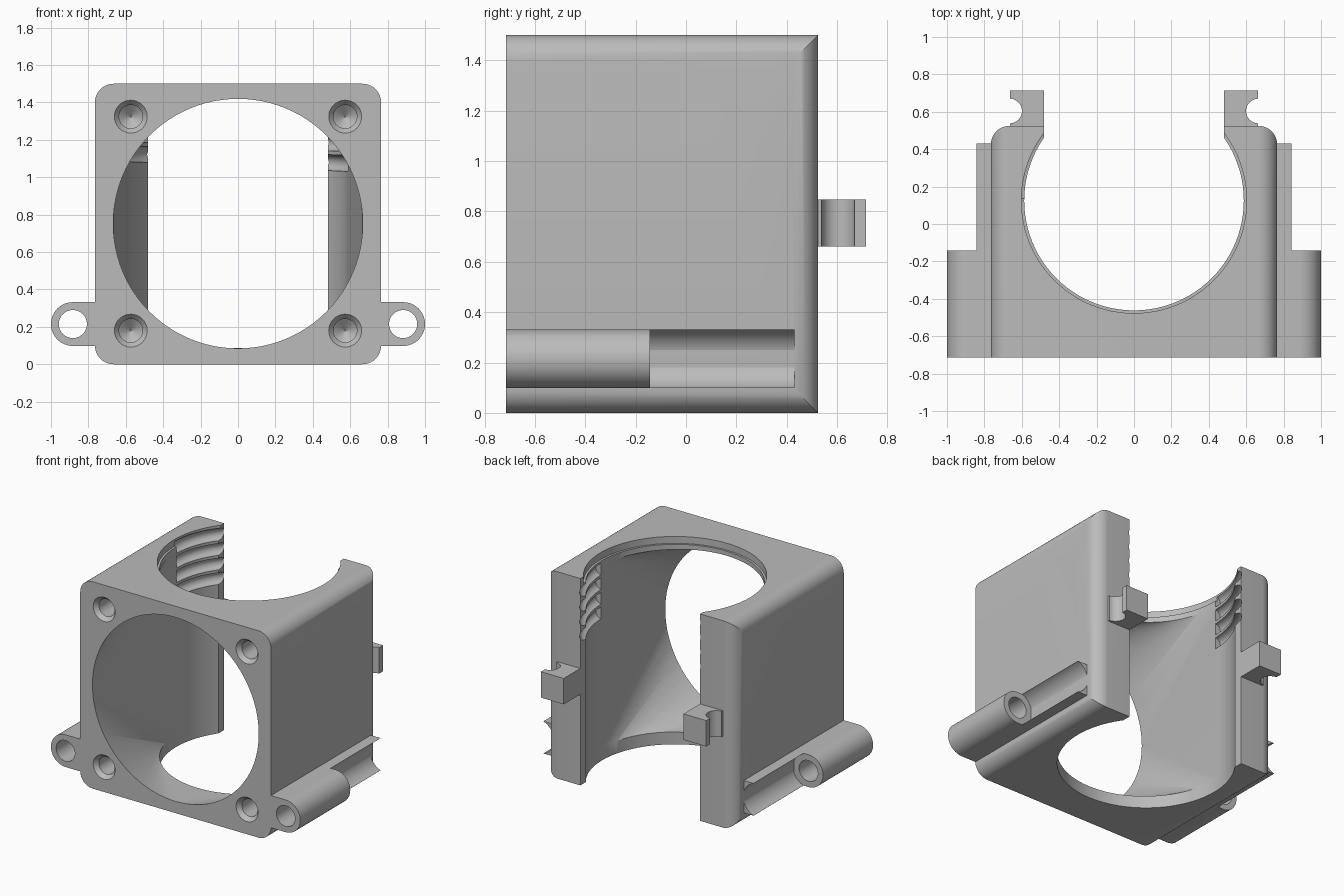
import bpy, bmesh
from math import pi, sin, cos, atan
from mathutils import Matrix, Vector

cube = bpy.data.objects.get("Cube")
if cube:
    bpy.data.objects.remove(cube, do_unlink=True)

GREY = (0.5, 0.5, 0.5, 1)
mat = bpy.data.materials.new("grey plastic")
mat.use_nodes = True
mat.diffuse_color = GREY
mat.node_tree.nodes["Principled BSDF"].inputs["Base Color"].default_value = GREY

FRONT, BACK, HALF, TOP = -0.715, 0.525, 0.765, 1.5
BORE_Y, BORE_R, MID = 0.125, 0.587, 0.752
GAP = 0.48


def finish(name, bm):
    bmesh.ops.recalc_face_normals(bm, faces=bm.faces)
    mesh = bpy.data.meshes.new(name)
    bm.to_mesh(mesh)
    bm.free()
    mesh.materials.append(mat)
    ob = bpy.data.objects.new(name, mesh)
    bpy.context.collection.objects.link(ob)
    return ob


def prism(name, pts, axis, lo, hi):
    """Extrude an outline: (x, z) along y, or (x, y) along z."""
    bm = bmesh.new()
    place = (lambda p, t: (p[0], t, p[1])) if axis == "y" else (lambda p, t: (p[0], p[1], t))
    face = bm.faces.new([bm.verts.new(place(p, lo)) for p in pts])
    ext = bmesh.ops.extrude_face_region(bm, geom=[face])["geom"]
    step = Vector(place((0, 0), hi - lo))
    bmesh.ops.translate(bm, vec=step, verts=[v for v in ext if isinstance(v, bmesh.types.BMVert)])
    return finish(name, bm)


def arc(cx, cy, r, a, b, n):
    return [(cx + r * cos(a + (b - a) * i / n), cy + r * sin(a + (b - a) * i / n)) for i in range(n + 1)]


def circle(cx, cy, r, n=96):
    return arc(cx, cy, r, 0, 2 * pi, n)[:-1]


def box(x0, x1, y0, y1):
    return [(x0, y0), (x1, y0), (x1, y1), (x0, y1)]


def boolean(ob, cutter, op="DIFFERENCE"):
    mod = ob.modifiers.new("cut", "BOOLEAN")
    mod.operation, mod.object, mod.solver = op, cutter, "EXACT"
    bpy.context.view_layer.objects.active = ob
    bpy.ops.object.modifier_apply(modifier=mod.name)
    bpy.data.objects.remove(cutter, do_unlink=True)


# housing: rounded square section, with rounded vertical corners at the back
R = 0.1
section = (arc(HALF - R, TOP - R, R, 0, pi / 2, 10) + arc(R - HALF, TOP - R, R, pi / 2, pi, 10)
           + arc(R - HALF, R, R, pi, 1.5 * pi, 10) + arc(HALF - R, R, R, 1.5 * pi, 2 * pi, 10))
plan = ([(-1, -1), (1, -1), (1, 0), (HALF, 0)] + arc(HALF - R, BACK - R, R, 0, pi / 2, 10)
        + arc(R - HALF, BACK - R, R, pi / 2, pi, 10) + [(-HALF, 0), (-1, 0)])
housing = prism("housing", section, "y", FRONT, BACK + 0.1)
boolean(housing, prism("plan", plan, "z", -0.1, 1.6), "INTERSECT")

# vertical bore, slightly wider rim and the open slot at the back
boolean(housing, prism("bore", circle(0, BORE_Y, BORE_R), "z", -0.1, 1.6))
boolean(housing, prism("rim", circle(0, BORE_Y, 0.602), "z", 1.45, 1.6))
boolean(housing, prism("slot", box(-GAP, GAP, BORE_Y + 0.1, 0.8), "z", -0.1, 1.6))

# funnel blending the round front opening into the bore
bm = bmesh.new()
for x, z in circle(0, MID, 0.667):
    bm.verts.new((x, FRONT - 0.0005, z))
for x, y in circle(0, BORE_Y, BORE_R - 0.0005):
    for z in (0.09, 1.41):
        bm.verts.new((x, y, z))
hull = bmesh.ops.convex_hull(bm, input=bm.verts)
junk = [v for v in hull["geom_interior"] if isinstance(v, bmesh.types.BMVert)]
bmesh.ops.delete(bm, geom=junk, context="VERTS")
boolean(housing, finish("funnel", bm))

# thread grooves in the upper back half of the bore
for i in range(4):
    bpy.ops.mesh.primitive_torus_add(major_radius=BORE_R, minor_radius=0.043,
                                     major_segments=96, minor_segments=16)
    ring = bpy.context.object
    bm = bmesh.new()
    bm.from_mesh(ring.data)
    bpy.data.objects.remove(ring, do_unlink=True)
    bmesh.ops.bisect_plane(bm, geom=bm.verts[:] + bm.edges[:] + bm.faces[:],
                           plane_co=(0, 0.01, 0), plane_no=(0, 1, 0), clear_inner=True)
    bmesh.ops.holes_fill(bm, edges=[e for e in bm.edges if e.is_boundary])
    bm.transform(Matrix.Translation((0, BORE_Y, 1.1 + 0.106 * i)) @ Matrix.Rotation(atan(0.045), 4, "Y"))
    boolean(housing, finish("groove", bm))


def turned(name, x, z, profile, n=32):
    """Solid of revolution about y from (radius, y) points, closed at both ends."""
    bm = bmesh.new()
    rings = [[bm.verts.new((px, y, pz)) for px, pz in circle(x, z, r, n)] for r, y in profile]
    for a, b in zip(rings, rings[1:]):
        for i in range(n):
            bm.faces.new((a[i], a[(i + 1) % n], b[(i + 1) % n], b[i]))
    bm.faces.new(rings[0])
    bm.faces.new(rings[-1])
    return finish(name, bm)


# countersunk screw holes with pointed ends
for x in (-0.573, 0.573):
    for z in (0.18, 1.324):
        boolean(housing, turned("screw_hole", x, z, [
            (0.088, FRONT - 0.02), (0.088, FRONT), (0.063, FRONT + 0.03),
            (0.063, FRONT + 0.22), (0.004, FRONT + 0.27)]))

parts = [housing]
EAR_X, EAR_Z, EAR_R = 0.883, 0.215, 0.117
for side, s in (("left", 1), ("right", -1)):
    # mounting ear with a through hole
    outline = [(0.763, EAR_Z - EAR_R)] + arc(EAR_X, EAR_Z, EAR_R, -pi / 2, pi / 2, 32) + [(0.763, EAR_Z + EAR_R)]
    ear = prism(side + "_mounting_ear", [(s * x, z) for x, z in outline], "y", FRONT, -0.142)
    boolean(ear, prism("hole", circle(s * EAR_X, EAR_Z, 0.075, 48), "y", -1, 0.5))

    # screwdriver channel behind the ear
    rail = box(s * 0.755, s * 0.843, EAR_Z - EAR_R, EAR_Z + EAR_R)
    channel = prism(side + "_channel", rail, "y", -0.145, 0.43)
    boolean(channel, prism("groove", circle(s * EAR_X, EAR_Z, 0.123), "y", -0.5, 0.8))

    # clip hook on the back edge
    hook = prism(side + "_clip_hook", box(s * GAP, s * 0.663, 0.515, 0.715), "z", 0.66, 0.848)
    boolean(hook, prism("notch", circle(s * 0.665, 0.604, 0.066, 40), "z", 0.5, 1))
    parts += [ear, channel, hook]

# smooth curved faces, sharp edges
bpy.ops.object.select_all(action="DESELECT")
for ob in parts:
    ob.select_set(True)
bpy.context.view_layer.objects.active = housing
bpy.ops.object.shade_smooth_by_angle(angle=0.5)
